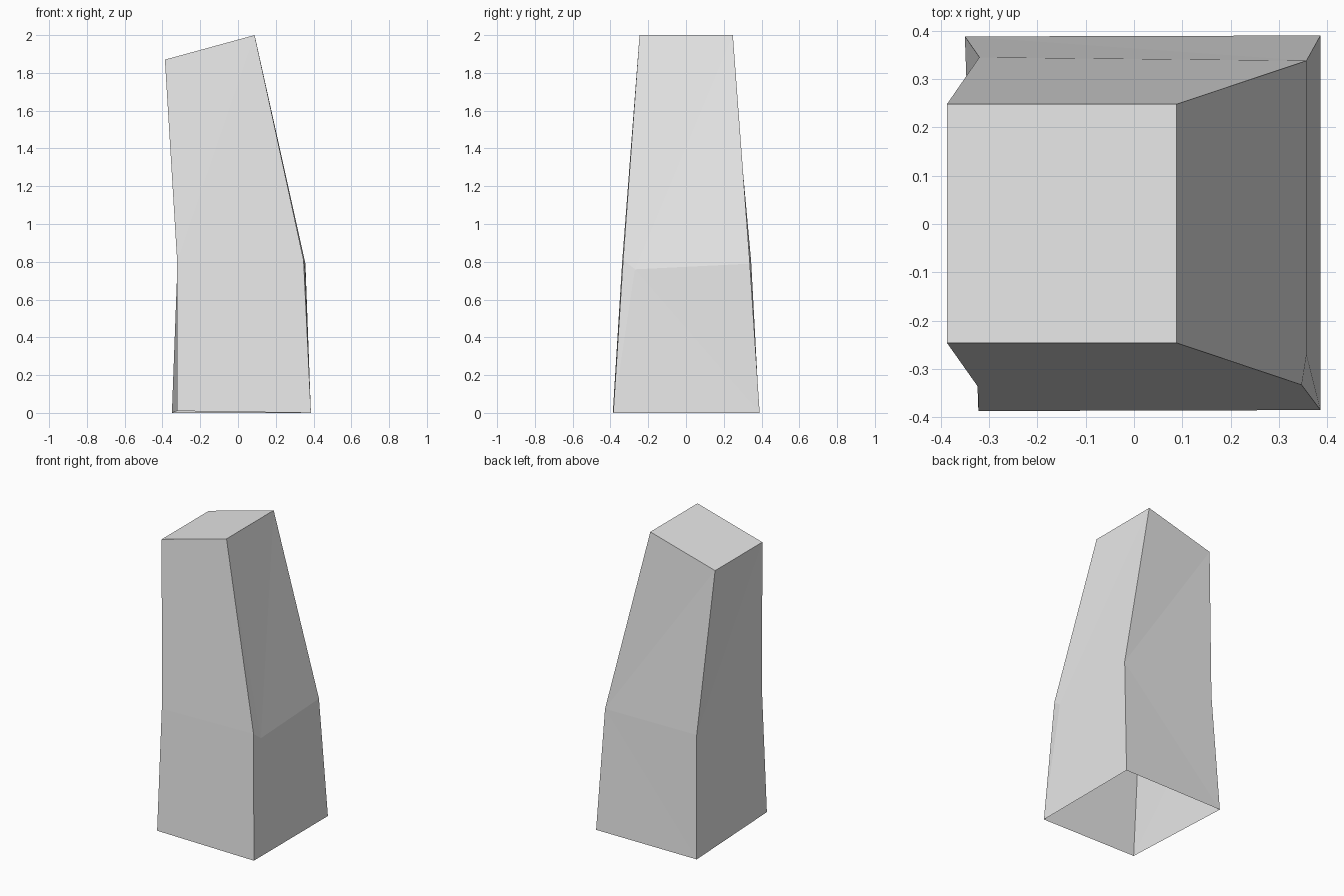
import bpy
import bmesh

default = bpy.data.objects.get("Cube")
if default:
    bpy.data.objects.remove(default, do_unlink=True)

# One flat stone colour
stone = bpy.data.materials.new("pale_grey_stone")
stone.use_nodes = True
colour = (0.8, 0.8, 0.8, 1.0)
stone.diffuse_color = colour
stone.node_tree.nodes["Principled BSDF"].inputs["Base Color"].default_value = colour

# Corner rings, in order: front right, back right, back left, front left
base_ring = [(0.386, -0.385, 0), (0.386, 0.39, 0), (-0.35, 0.388, 0), (-0.322, -0.387, 0.01)]
waist_ring = [(0.347, -0.333, 0.81), (0.357, 0.338, 0.79), (-0.32, 0.345, 0.8), (-0.322, -0.338, 0.8)]
top_ring = [(0.088, -0.246, 2), (0.088, 0.248, 2), (-0.387, 0.248, 1.87), (-0.387, -0.246, 1.87)]

bm = bmesh.new()
base, waist, top = [[bm.verts.new(p) for p in ring]
                    for ring in (base_ring, waist_ring, top_ring)]
chip = bm.verts.new((0.357, -0.27, 0.76))

# Four faceted walls, open underneath
for a in range(4):
    b = (a + 1) % 4
    hub = chip if a == 0 else waist[a]
    fan = [base[a], base[b], waist[b], top[b], top[a]]
    for lower, upper in zip(fan, fan[1:]):
        bm.faces.new((hub, lower, upper))

# Chipped corner beside the right wall
bm.faces.new((waist[0], base[0], chip))
bm.faces.new((waist[0], chip, top[0]))

# Sloping top, split from front left to back right
bm.faces.new((top[3], top[0], top[1]))
bm.faces.new((top[3], top[1], top[2]))

mesh = bpy.data.meshes.new("stone_pillar")
bm.to_mesh(mesh)
bm.free()
mesh.materials.append(stone)
pillar = bpy.data.objects.new("stone_pillar", mesh)
bpy.context.collection.objects.link(pillar)
